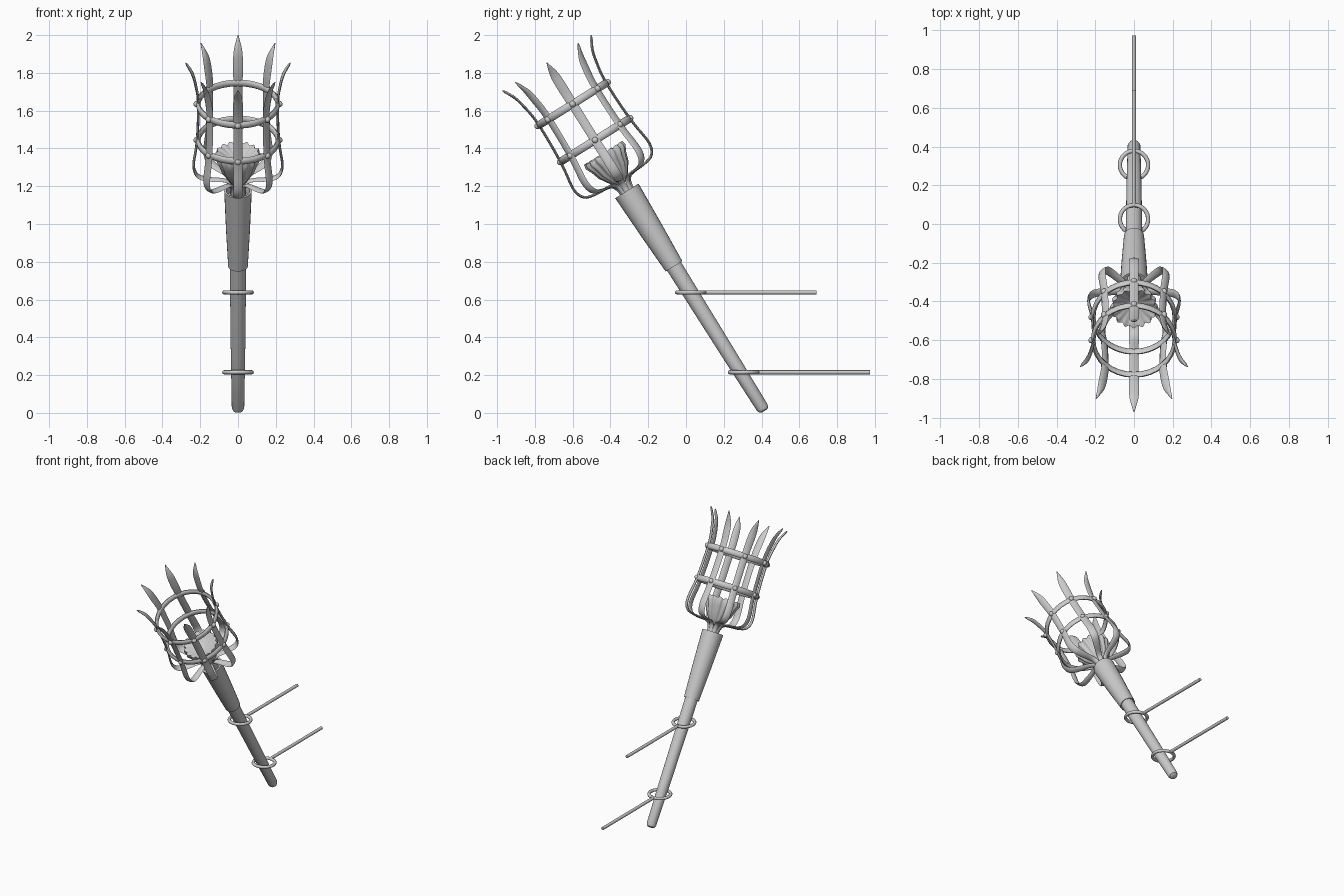
import bpy, bmesh, math
from mathutils import Matrix, Vector

if "Cube" in bpy.data.objects:
    bpy.data.objects.remove(bpy.data.objects["Cube"])

# torch frame: local z runs along the tilted handle
TILT = Matrix.Translation((0, 0.415, 0.01)) @ Matrix.Rotation(math.radians(32), 4, 'X')


def finish(name, bm, mat=TILT, angle=40):
    bmesh.ops.recalc_face_normals(bm, faces=bm.faces)
    me = bpy.data.meshes.new(name)
    bm.to_mesh(me)
    bm.free()
    ob = bpy.data.objects.new(name, me)
    bpy.context.collection.objects.link(ob)
    ob.matrix_world = mat
    bpy.context.view_layer.objects.active = ob
    ob.select_set(True)
    bpy.ops.object.shade_smooth_by_angle(angle=math.radians(angle))
    ob.select_set(False)
    return ob


def loft(bm, rings, cap=True, loop=False):
    vs = [[bm.verts.new(p) for p in r] for r in rings]
    pairs = list(zip(vs, vs[1:])) + ([(vs[-1], vs[0])] if loop else [])
    for a, b in pairs:
        for i in range(len(a)):
            j = (i + 1) % len(a)
            bm.faces.new((a[i], a[j], b[j], b[i]))
    if cap and not loop:
        bm.faces.new(vs[0])
        bm.faces.new(vs[-1])


def circle(r, z, n, wave=0, count=0):
    out = []
    for i in range(n):
        a = 2 * math.pi * i / n
        k = r + wave * math.cos(count * a)
        out.append((k * math.cos(a), k * math.sin(a), z + 0.6 * wave * math.cos(count * a + 1)))
    return out


def lathe(name, prof, n=24, cap=True):
    bm = bmesh.new()
    loft(bm, [circle(r, z, n) for r, z in prof], cap)
    return finish(name, bm)


def band(name, R, rr, rz, mat, z=0, n=32, m=8):
    bm = bmesh.new()
    rings = []
    for i in range(n):
        a = 2 * math.pi * i / n
        sec = []
        for j in range(m):
            b = 2 * math.pi * j / m
            k = R + rr * math.cos(b)
            sec.append((k * math.cos(a), k * math.sin(a), z + rz * math.sin(b)))
        rings.append(sec)
    loft(bm, rings, loop=True)
    return finish(name, bm, mat, 60)


# handle and sleeve
lathe("handle", [(0.016, 0), (0.027, 0.006), (0.033, 0.022), (0.038, 0.35), (0.044, 0.95)])
lathe("sleeve", [(0.042, 0.91), (0.052, 0.903), (0.063, 1.12), (0.073, 1.374),
                 (0.062, 1.374), (0.058, 1.34)])

# basket prongs: radius, height, width
PATH = [(0.036, 1.30, .028), (0.036, 1.39, .03), (0.065, 1.437, .036), (0.155, 1.447, .046),
        (0.212, 1.467, .05), (0.235, 1.53, .05), (0.220, 1.654, .048), (0.212, 1.783, .048),
        (0.211, 1.94, .05), (0.226, 2.043, .052), (0.243, 2.108, .042), (0.277, 2.174, .004)]


def smooth_path(pts, steps=4):
    p = [Vector(q) for q in pts]
    p = [2 * p[0] - p[1]] + p + [2 * p[-1] - p[-2]]
    out = []
    for i in range(1, len(p) - 2):
        a, b, c, d = p[i - 1:i + 3]
        for s in range(steps):
            t = s / steps
            out.append(0.5 * (2 * b + (c - a) * t + (2 * a - 5 * b + 4 * c - d) * t * t
                              + (3 * b - a - 3 * c + d) * t ** 3))
    return out + [p[-2]]


def prong(index):
    pts = smooth_path(PATH)
    bm = bmesh.new()
    rings = []
    for i, q in enumerate(pts):
        d = pts[min(i + 1, len(pts) - 1)] - pts[max(i - 1, 0)]
        nrm = Vector((d.y, 0, -d.x)).normalized()
        w = q.z / 2
        t = min(0.007, w)
        base = Vector((q.x, 0, q.y))
        sec = [(-1, 0), (-0.6, 0.8), (0, 1), (0.6, 0.8), (1, 0), (0.6, -0.8), (0, -1), (-0.6, -0.8)]
        rings.append([base + Vector((0, w * u, 0)) + nrm * (t * v) for u, v in sec])
    loft(bm, rings)
    rot = Matrix.Rotation(index * math.pi / 4, 4, 'Z')
    finish(f"prong_{index}", bm, TILT @ rot, 50)
    # rivets where the prong meets the hoops
    for h, z in enumerate((1.691, 1.916)):
        bm = bmesh.new()
        bmesh.ops.create_uvsphere(bm, u_segments=12, v_segments=8, radius=0.017)
        finish(f"rivet_{index}_{h}", bm, TILT @ rot @ Matrix.Translation((0.219, 0, z)))


for k in range(8):
    prong(k)

# basket hoops
for k, z in enumerate((1.691, 1.916)):
    band(f"hoop_{k}", 0.211, 0.012, 0.021, TILT, z)

# ruffled fuel bowl
bm = bmesh.new()
N = 96
loft(bm, [circle(0.035, 1.42, N), circle(0.06, 1.46, N, .002, 16), circle(0.088, 1.505, N, .004, 16),
          circle(0.102, 1.55, N, .005, 16), circle(0.117, 1.585, N, .007, 16),
          circle(0.112, 1.608, N, .007, 16), circle(0.09, 1.60, N, .004, 16),
          circle(0.05, 1.575, N), circle(0.01, 1.57, N)])
finish("fuel_bowl", bm, angle=60)

# wall brackets: flat ring and rod
for k, (yc, z, yend) in enumerate(((0.305, 0.215, 0.975), (0.025, 0.638, 0.69))):
    band(f"bracket_ring_{k}", 0.073, 0.011, 0.011, Matrix.Translation((0, yc, z)))
    y0 = yc + 0.073
    bm = bmesh.new()
    bmesh.ops.create_cone(bm, cap_ends=True, segments=12, radius1=0.011, radius2=0.011, depth=yend - y0)
    finish(f"bracket_rod_{k}", bm,
           Matrix.Translation((0, (y0 + yend) / 2, z)) @ Matrix.Rotation(math.pi / 2, 4, 'X'))
